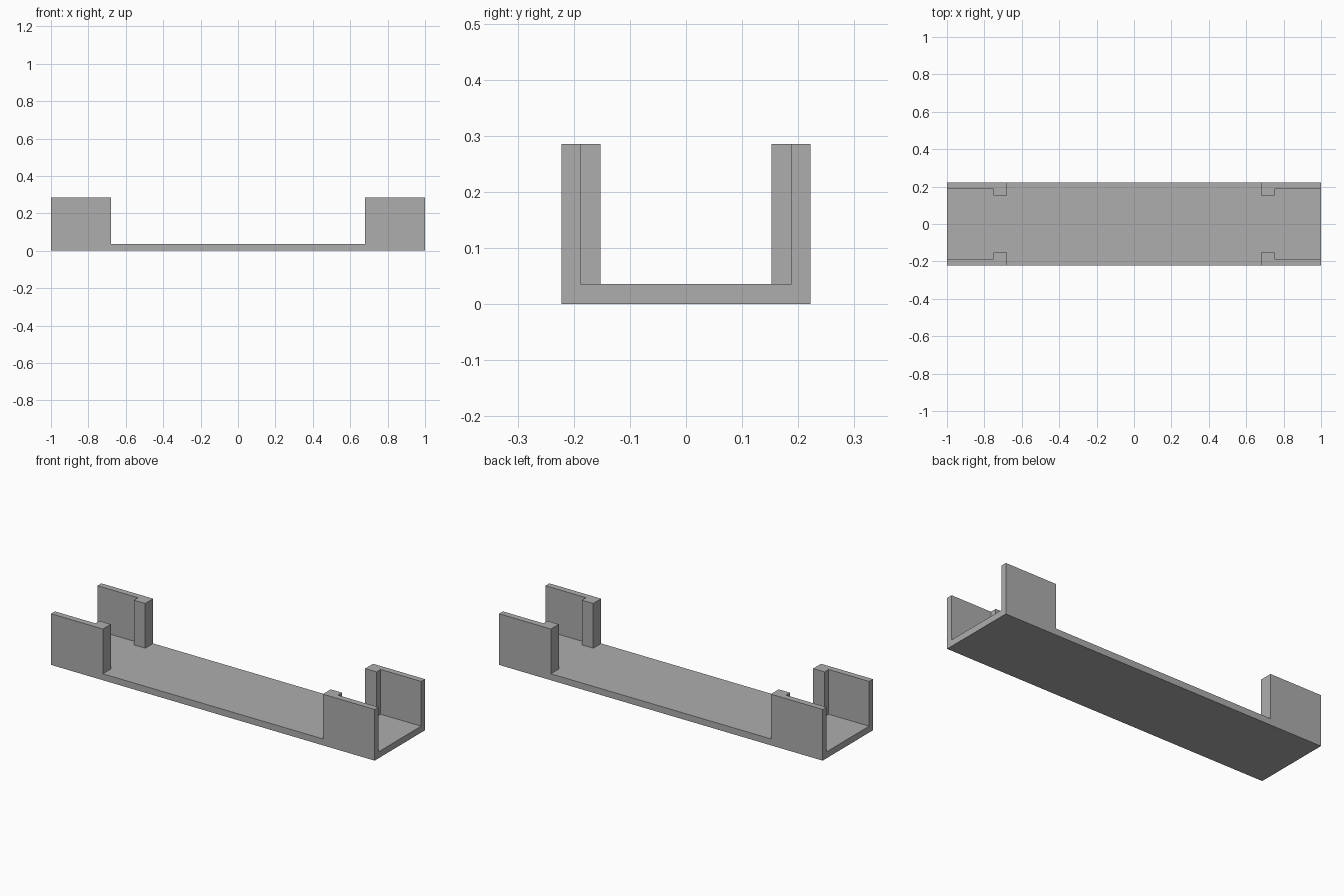
import bpy
import bmesh
from math import radians

cube = bpy.data.objects.get("Cube")
if cube:
    bpy.data.objects.remove(cube, do_unlink=True)

# Main dimensions
HALF_LENGTH, HALF_WIDTH = 1.0, 0.222
WALL_INNER, LIP_INNER = 0.188, 0.152
LIP_OUTER_X, LIP_INNER_X = 0.75, 0.68
FLOOR, HEIGHT = 0.036, 0.286


def mirrored(*values):
    """Cut positions on both sides of the centre, in rising order."""
    return [-v for v in values] + list(reversed(values))


def is_wall(face):
    """Plan cells of the end walls and of their inward corner lips."""
    c = face.calc_center_median()
    x, y = abs(c.x), abs(c.y)
    wall = x > LIP_INNER_X and y > WALL_INNER
    lip = LIP_INNER_X < x < LIP_OUTER_X and y > LIP_INNER
    return wall or lip


def raise_faces(bm, faces, z):
    """Extrude faces straight up to a height and return the new caps."""
    result = bmesh.ops.extrude_face_region(bm, geom=faces)["geom"]
    bmesh.ops.delete(bm, geom=[f for f in faces if f.is_valid], context="FACES")
    for v in result:
        if isinstance(v, bmesh.types.BMVert):
            v.co.z = z
    return [f for f in result if isinstance(f, bmesh.types.BMFace)]


# Floor plan divided along the wall and lip edges
xs = mirrored(HALF_LENGTH, LIP_OUTER_X, LIP_INNER_X)
ys = mirrored(HALF_WIDTH, WALL_INNER, LIP_INNER)
bm = bmesh.new()
rows = [[bm.verts.new((x, y, FLOOR)) for x in xs] for y in ys]
for low, high in zip(rows, rows[1:]):
    for i in range(len(xs) - 1):
        bm.faces.new((low[i], low[i + 1], high[i + 1], high[i]))

# Floor thickness
floor_faces = list(bm.faces)
bottom = bmesh.ops.extrude_face_region(bm, geom=floor_faces)["geom"]
for v in bottom:
    if isinstance(v, bmesh.types.BMVert):
        v.co.z = 0

# Four end walls with lips
raise_faces(bm, [f for f in floor_faces if is_wall(f)], HEIGHT)

# Merge flat areas into single clean faces
bmesh.ops.recalc_face_normals(bm, faces=bm.faces)
bmesh.ops.dissolve_limit(bm, angle_limit=radians(1), verts=bm.verts, edges=bm.edges)
bmesh.ops.recalc_face_normals(bm, faces=bm.faces)

mesh = bpy.data.meshes.new("tray_with_corner_walls")
bm.to_mesh(mesh)
bm.free()

# Plain grey finish
grey = bpy.data.materials.new("plain_grey")
grey.use_nodes = True
colour = (0.42, 0.42, 0.42, 1)
grey.diffuse_color = colour
grey.node_tree.nodes["Principled BSDF"].inputs["Base Color"].default_value = colour
mesh.materials.append(grey)

tray = bpy.data.objects.new("tray_with_corner_walls", mesh)
bpy.context.collection.objects.link(tray)
